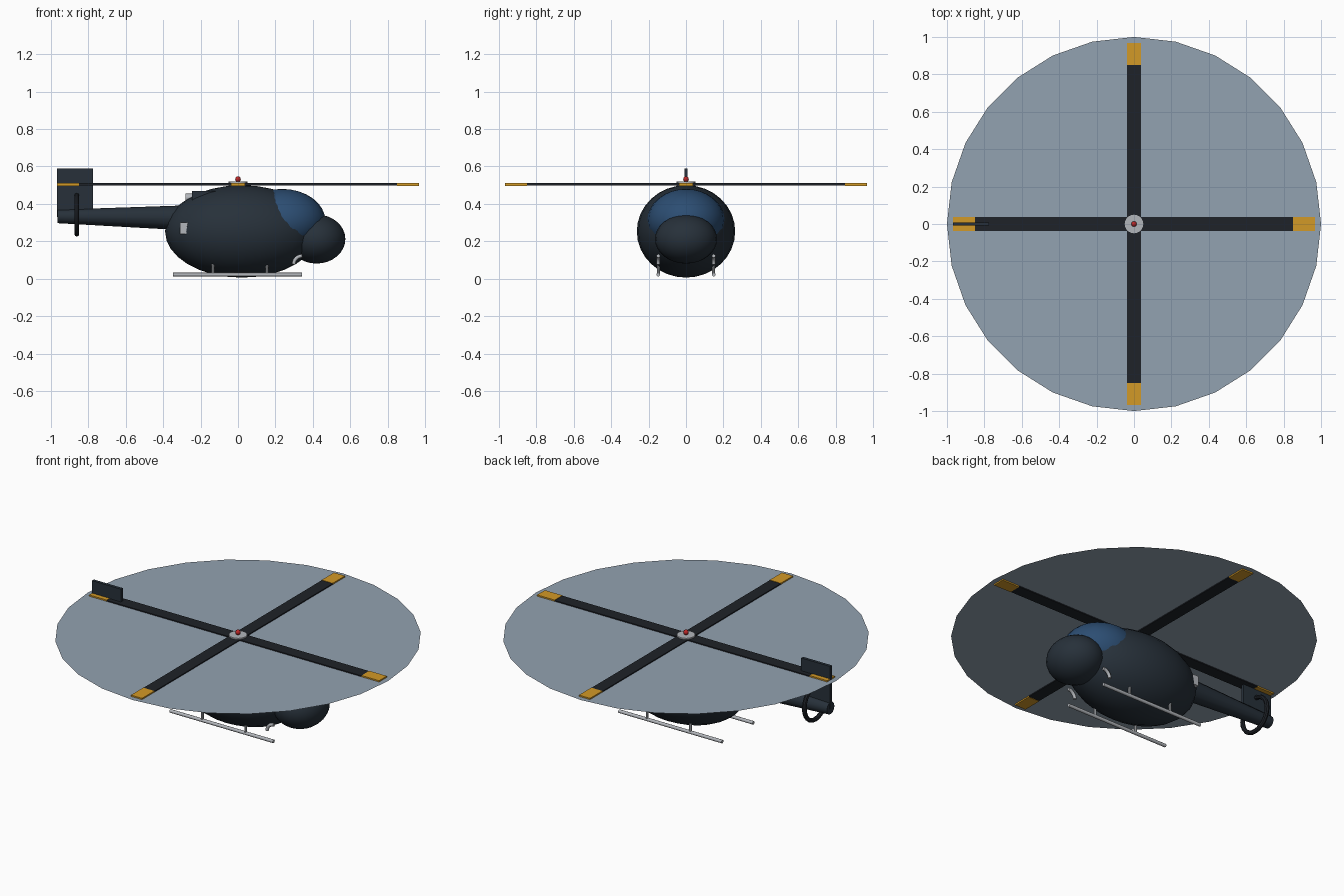
import bpy, math
from mathutils import Vector

if "Cube" in bpy.data.objects:
    bpy.data.objects.remove(bpy.data.objects["Cube"])

def mat(name, rgb):
    m = bpy.data.materials.new(name)
    m.diffuse_color = (*rgb, 1)
    m.use_nodes = True
    m.node_tree.nodes["Principled BSDF"].inputs["Base Color"].default_value = m.diffuse_color
    return m

NAVY = mat("navy_paint", (0.02, 0.03, 0.042))
GLASS = mat("blue_glass", (0.025, 0.075, 0.17))
BLACK = mat("blade_black", (0.013, 0.016, 0.021))
YELLOW = mat("tip_yellow", (0.65, 0.32, 0.02))
STEEL = mat("steel", (0.45, 0.47, 0.5))
RED = mat("red", (0.5, 0.02, 0.02))
BLUR = mat("rotor_blur", (0.29, 0.36, 0.44))

def finish(name, m, smooth=True):
    o = bpy.context.object
    o.name = name
    o.data.materials.append(m)
    if smooth:
        bpy.ops.object.shade_smooth_by_angle(angle=math.radians(40))
    return o

def ellipsoid(name, c, r, m, seg=24, rings=16):
    bpy.ops.mesh.primitive_uv_sphere_add(segments=seg, ring_count=rings, radius=1, location=c)
    bpy.context.object.scale = r
    bpy.ops.object.transform_apply(location=False, rotation=False, scale=True)
    return finish(name, m)

def box(name, lo, hi, m):
    lo, hi = Vector(lo), Vector(hi)
    bpy.ops.mesh.primitive_cube_add(size=1, location=(lo + hi) / 2)
    bpy.context.object.scale = hi - lo
    bpy.ops.object.transform_apply(location=False, rotation=False, scale=True)
    return finish(name, m, False)

def rod(name, a, b, r1, r2, m, n=12):
    a, b = Vector(a), Vector(b)
    bpy.ops.mesh.primitive_cone_add(vertices=n, radius1=r1, radius2=r2,
                                    depth=(b - a).length, location=(a + b) / 2)
    bpy.context.object.rotation_euler = (b - a).to_track_quat('Z', 'Y').to_euler()
    return finish(name, m)

# Fuselage, nose and canopy
ellipsoid("fuselage", (0.02, 0, 0.253), (0.41, 0.263, 0.247), NAVY)
ellipsoid("nose", (0.42, 0, 0.212), (0.154, 0.166, 0.131), NAVY)
ellipsoid("canopy", (0.235, 0, 0.31), (0.232, 0.207, 0.17), GLASS)

# Engine cowl with exhaust
box("engine_cowl", (-0.245, -0.09, 0.36), (0.08, 0.09, 0.47), NAVY)
rod("exhaust_pipe", (-0.28, 0, 0.432), (-0.2, 0, 0.432), 0.023, 0.023, STEEL)

# Tail
rod("tail_boom", (-0.965, 0, 0.333), (-0.25, 0, 0.325), 0.036, 0.068, NAVY)
box("tail_fin", (-0.968, -0.009, 0.33), (-0.775, 0.009, 0.588), NAVY)
bpy.ops.mesh.primitive_torus_add(major_segments=24, minor_segments=8, major_radius=0.104,
                                 minor_radius=0.013, location=(-0.862, 0, 0.342),
                                 rotation=(0, math.pi / 2, 0))
finish("tail_ring", BLACK)

# Landing gear and side details, on both sides
for side, s in (("left", 1), ("right", -1)):
    y = 0.148 * s
    rod(side + "_skid", (-0.347, y, 0.022), (0.342, y, 0.022), 0.01, 0.01, STEEL)
    for end, x in (("rear", -0.134), ("front", 0.155)):
        rod(f"{side}_{end}_strut", (x, y, 0.022), (x, y, 0.12), 0.008, 0.008, STEEL, 8)
    ys = sorted((0.12 * s, 0.18 * s))
    box(side + "_side_vent", (-0.31, ys[0], 0.24), (-0.265, ys[1], 0.3), STEEL)
    # Curved front tube
    cu = bpy.data.curves.new(side + "_hook", 'CURVE')
    cu.dimensions = '3D'
    cu.bevel_depth = 0.01
    cu.bevel_resolution = 2
    cu.use_fill_caps = True
    sp = cu.splines.new('POLY')
    sp.points.add(6)
    for i, p in enumerate(sp.points):
        a = math.pi - i * math.pi / 12
        p.co = (0.343 + 0.045 * math.cos(a), y, 0.077 + 0.045 * math.sin(a), 1)
    cu.materials.append(STEEL)
    bpy.context.collection.objects.link(bpy.data.objects.new(side + "_front_tube", cu))

# Main rotor: mast, hub, beacon, four blades with yellow tips
rod("rotor_mast", (0, 0, 0.44), (0, 0, 0.5), 0.025, 0.025, STEEL)
rod("rotor_hub", (0, 0, 0.491), (0, 0, 0.519), 0.05, 0.05, STEEL, 20)
ellipsoid("rotor_beacon", (0, 0, 0.532), (0.015, 0.015, 0.015), RED, 12, 8)
for i in range(4):
    for part, x0, x1, h, m in (("blade", 0, 0.85, 0.006, BLACK), ("blade_tip", 0.85, 0.967, 0.008, YELLOW)):
        o = box(f"{part}_{i + 1}", (x0, -0.037, 0.505 - h), (x1, 0.037, 0.505 + h), m)
        c = o.location.x
        a = i * math.pi / 2
        o.location = (c * math.cos(a), c * math.sin(a), 0.505)
        o.rotation_euler.z = a

# Spinning-rotor disc
bpy.ops.mesh.primitive_circle_add(vertices=28, radius=1, fill_type='NGON', location=(0, 0, 0.505))
finish("rotor_disc", BLUR, False)
